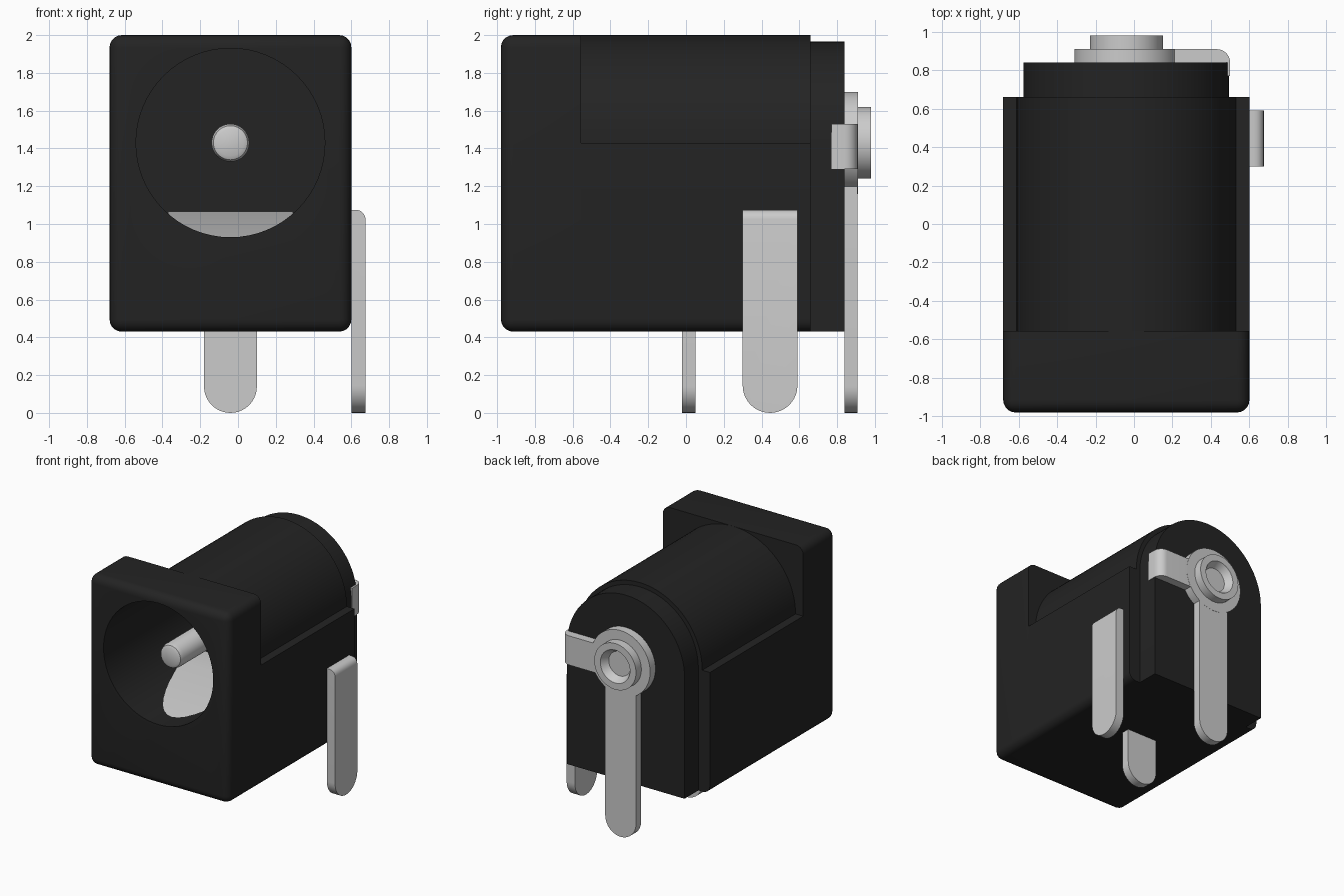
import bpy, bmesh
from math import pi, sin, cos
from mathutils import Matrix, Vector

cube = bpy.data.objects.get("Cube")
if cube:
    bpy.data.objects.remove(cube, do_unlink=True)

CX, CZ = -0.04, 1.43          # axis of the barrel


def material(name, rgb, metallic=0.0):
    m = bpy.data.materials.new(name)
    m.use_nodes = True
    m.diffuse_color = (*rgb, 1)
    m.node_tree.nodes["Principled BSDF"].inputs["Base Color"].default_value = (*rgb, 1)
    return m


black = material("black plastic", (0.017, 0.017, 0.017))
metal = material("silver metal", (0.6, 0.6, 0.6))


def finish(name, bm, mat):
    bmesh.ops.recalc_face_normals(bm, faces=bm.faces)
    mesh = bpy.data.meshes.new(name)
    bm.to_mesh(mesh)
    bm.free()
    ob = bpy.data.objects.new(name, mesh)
    bpy.context.collection.objects.link(ob)
    mesh.materials.append(mat)
    shade(ob)
    return ob


def shade(ob):
    bpy.ops.object.select_all(action='DESELECT')
    bpy.context.view_layer.objects.active = ob
    ob.select_set(True)
    bpy.ops.object.shade_smooth_by_angle(angle=pi / 6)


def arc(cx, cy, r, a0, a1, n):
    """Points on an arc, angles in units of pi."""
    angles = [pi * (a0 + (a1 - a0) * i / n) for i in range(n + 1)]
    return [(cx + r * cos(a), cy + r * sin(a)) for a in angles]


def prism(name, pts, axis, lo, hi, mat, bevel=None, radius=0.06):
    """Extrude an outline along an axis; bevel picks edges to round."""
    place = {'x': lambda u, v, w: (w, u, v),
             'y': lambda u, v, w: (u, w, v),
             'z': lambda u, v, w: (u, v, w)}[axis]
    bm = bmesh.new()
    face = bm.faces.new([bm.verts.new(place(u, v, lo)) for u, v in pts])
    ext = bmesh.ops.extrude_face_region(bm, geom=[face])
    verts = [e for e in ext['geom'] if isinstance(e, bmesh.types.BMVert)]
    bmesh.ops.translate(bm, verts=verts, vec=Vector(place(0, 0, hi - lo)))
    if bevel:
        edges = [e for e in bm.edges if bevel(*(v.co for v in e.verts))]
        bmesh.ops.bevel(bm, geom=edges, offset=radius, segments=5,
                        profile=0.5, affect='EDGES')
    return finish(name, bm, mat)


def lathe(name, profile, mat):
    """Turn (radius, y) points around the barrel axis."""
    bm = bmesh.new()
    verts = [bm.verts.new((CX + r, y, CZ)) for r, y in profile]
    edges = [bm.edges.new(pair) for pair in zip(verts, verts[1:])]
    bmesh.ops.spin(bm, geom=verts + edges, cent=(CX, 0, CZ), axis=(0, 1, 0),
                   angle=2 * pi, steps=64)
    bmesh.ops.remove_doubles(bm, verts=bm.verts, dist=1e-4)
    return finish(name, bm, mat)


def tongue(c, half, top):
    """Flat strip outline with a round lower end on the ground."""
    return arc(c, half, half, 1, 2, 20) + [(c + half, top), (c - half, top)]


def arch(half, r, bottom, corner):
    """Body outline: base, shoulders and a half-round top."""
    lo, hi = CX - half, CX + half
    base = [(lo, bottom), (hi, bottom)]
    if corner:
        base = (arc(lo + corner, bottom + corner, corner, 1, 1.5, 5)
                + arc(hi - corner, bottom + corner, corner, 1.5, 2, 5))
    shoulders = ([(hi, CZ)], [(lo, CZ)]) if half > r else ([], [])
    return base + shoulders[0] + arc(CX, CZ, r, 0, 1, 48) + shoulders[1]


# Housing: square front, arched barrel, narrower back plate
L, R, B, T = -0.68, 0.60, 0.43, 2.0
front = prism("front_block", [(L, B), (R, B), (R, T), (L, T)], 'y', -0.98, -0.555,
              black, lambda a, b: min(a.y, b.y) < -0.9, 0.065)
barrel = prism("barrel_body", arch(0.64, 0.57, B, 0.065), 'y', -0.555, 0.66, black)
prism("back_plate", arch(0.535, 0.535, B, 0), 'y', 0.66, 0.84, black)

# Socket hole
cutter = lathe("socket_cutter", [(0, -1.2), (0.5, -1.2), (0.5, 0.6), (0, 0.6)], black)
cutter.hide_render = True
for ob in (front, barrel):
    mod = ob.modifiers.new("socket", 'BOOLEAN')
    mod.operation, mod.solver, mod.object = 'DIFFERENCE', 'EXACT', cutter
    bpy.context.view_layer.objects.active = ob
    bpy.ops.object.modifier_apply(modifier=mod.name)
    shade(ob)
bpy.data.objects.remove(cutter, do_unlink=True)

# Centre pin and its hollow rivet head
lathe("centre_pin", [(0, -0.83), (0.07, -0.83), (0.09, -0.82), (0.1, -0.79),
                     (0.1, 0.65), (0, 0.65)], metal)
lathe("rivet", [(0, 0.83), (0.19, 0.83), (0.19, 0.98), (0.135, 0.98),
                (0.1, 0.92), (0, 0.92)], metal)

# Rear terminal: ring, leg and arm hooked round the side
lathe("terminal_ring", [(0, 0.835), (0.27, 0.835), (0.27, 0.91), (0, 0.91)], metal)
prism("rear_leg", tongue(CX, 0.14, 1.25), 'y', 0.84, 0.909, metal)
hook = ([(0.1, 0.84), (0.43, 0.84), (0.43, 0.77), (0.5, 0.77)]
        + arc(0.43, 0.839, 0.07, 0, 0.5, 8) + [(0.1, 0.909)])
prism("terminal_arm", hook, 'z', 1.29, 1.53, metal)

# Spring contact in the socket and its leg
leaf = [(-0.9, 0.91), (-0.2, 1.065), (0.05, 1.065), (0.05, 1.0), (-0.2, 1.0), (-0.9, 0.85)]
prism("spring_contact", leaf, 'x', CX - 0.33, CX + 0.33, metal)
prism("contact_leg", tongue(CX, 0.14, 0.95), 'y', -0.02, 0.05, metal)

# Side leg with a rounded upper outer edge
prism("side_leg", tongue(0.445, 0.145, 1.075), 'x', 0.60, 0.675, metal,
      lambda a, b: min(a.z, b.z) > 1 and min(a.x, b.x) > 0.65, 0.05)
